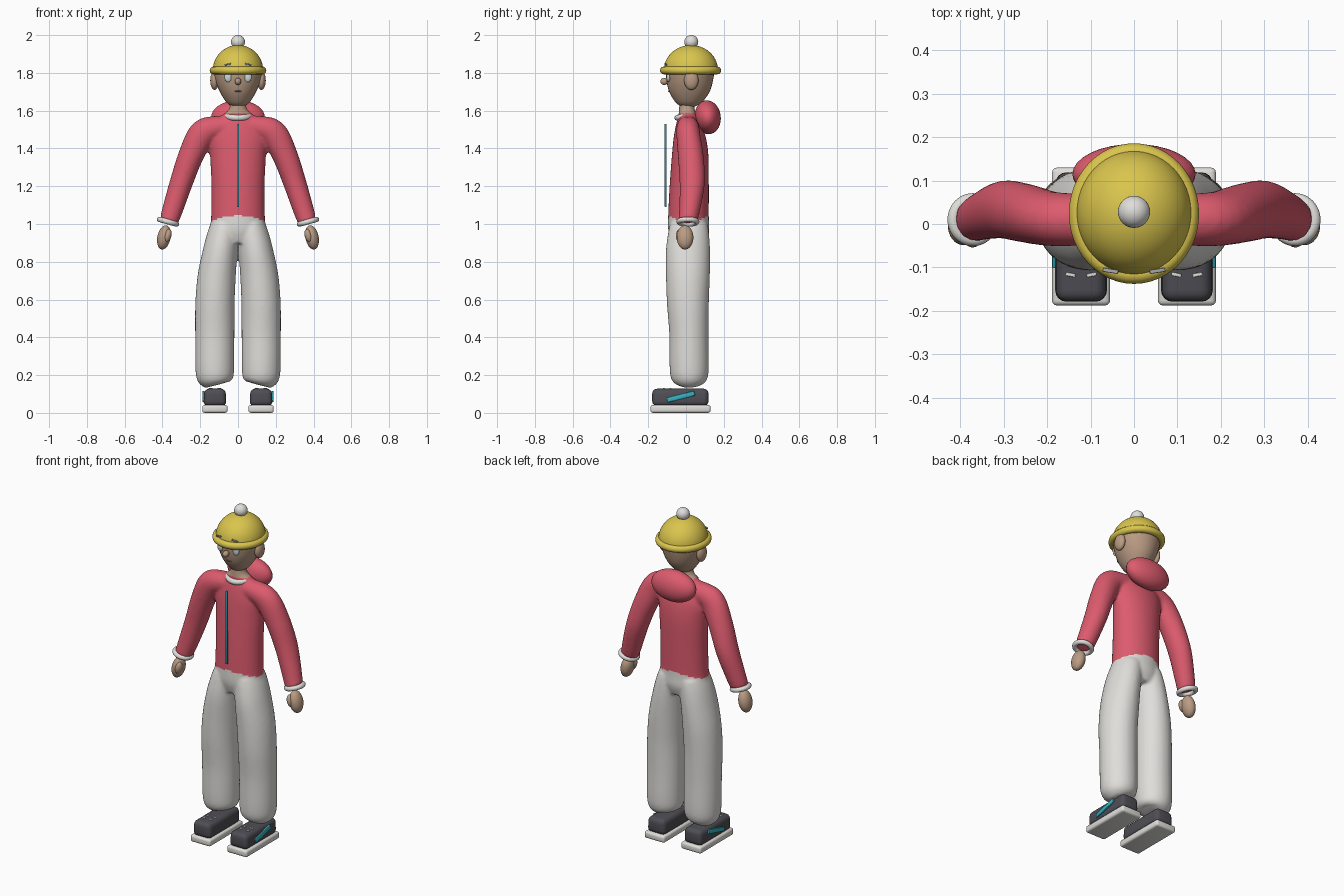
import bpy, bmesh, math
from mathutils import Vector, Matrix

if "Cube" in bpy.data.objects:
    bpy.data.objects.remove(bpy.data.objects["Cube"])


def material(name, r, g, b):
    m = bpy.data.materials.new(name)
    m.diffuse_color = (r, g, b, 1)
    m.use_nodes = True
    m.node_tree.nodes["Principled BSDF"].inputs["Base Color"].default_value = m.diffuse_color
    return m


RED = material("red knit", 0.72, 0.105, 0.155)
CREAM = material("off white", 0.74, 0.73, 0.70)
SKIN = material("skin", 0.49, 0.33, 0.23)
YELLOW = material("yellow wool", 0.70, 0.56, 0.075)
DARK = material("dark grey", 0.075, 0.075, 0.09)
TEAL = material("teal", 0.035, 0.45, 0.54)
EYE = material("pale eye", 0.60, 0.70, 0.72)
GREY = material("mid grey", 0.40, 0.40, 0.42)
LIP = material("lip brown", 0.24, 0.15, 0.12)


def finish(bm, name, *mats):
    bmesh.ops.recalc_face_normals(bm, faces=bm.faces)
    me = bpy.data.meshes.new(name)
    bm.to_mesh(me)
    bm.free()
    for m in mats:
        me.materials.append(m)
    ob = bpy.data.objects.new(name, me)
    bpy.context.collection.objects.link(ob)
    return ob


def ball(name, mat, loc, size, tilt=0.0, pitch=0.0):
    bm = bmesh.new()
    bmesh.ops.create_uvsphere(bm, u_segments=32, v_segments=18, radius=1)
    ob = finish(bm, name, mat)
    ob.location, ob.scale = loc, size
    ob.rotation_euler = (pitch, tilt, 0)
    return ob


def box(name, mat, loc, size, bevel=0.0, rot=(0, 0, 0), segs=3, top=1.0):
    bm = bmesh.new()
    bmesh.ops.create_cube(bm, size=1)
    for v in bm.verts:
        if v.co.z > 0:
            v.co.x *= top
        v.co = Vector([a * b for a, b in zip(v.co, size)])
    if bevel:
        bmesh.ops.bevel(bm, geom=bm.edges[:], offset=bevel, segments=segs,
                        profile=0.5, affect='EDGES')
    ob = finish(bm, name, mat)
    ob.location, ob.rotation_euler = loc, rot
    return ob


def ring(name, mat, loc, rx, ry, thick, tilt=0.0, high=1.0):
    bm = bmesh.new()
    n, k = 48, 12
    vs = []
    for i in range(n):
        a = 2 * math.pi * i / n
        for j in range(k):
            b = 2 * math.pi * j / k
            d = thick * math.cos(b)
            vs.append(bm.verts.new(((rx + d) * math.cos(a), (ry + d) * math.sin(a),
                                    thick * high * math.sin(b))))
    for i in range(n):
        for j in range(k):
            i2, j2 = (i + 1) % n, (j + 1) % k
            bm.faces.new([vs[i * k + j], vs[i2 * k + j], vs[i2 * k + j2], vs[i * k + j2]])
    ob = finish(bm, name, mat)
    ob.location, ob.rotation_euler = loc, (0, tilt, 0)
    return ob


def spline(rows, steps=5):
    """Smooth interpolation of (x, y, z, width, depth) rows."""
    p = [Vector(r) for r in [rows[0]] + rows + [rows[-1]]]
    out = []
    for i in range(1, len(p) - 2):
        for s in range(steps):
            t = s / steps
            out.append(0.5 * (2 * p[i] + (p[i + 1] - p[i - 1]) * t
                       + (2 * p[i - 1] - 5 * p[i] + 4 * p[i + 1] - p[i + 2]) * t * t
                       + (3 * p[i] - p[i - 1] - 3 * p[i + 1] + p[i + 2]) * t ** 3))
    return out + [p[-1]]


def tube(bm, rows, n=32, side=1):
    """Closed tube with elliptical sections along a path in the x-z plane."""
    pts = spline(rows)
    loops = []
    for i, p in enumerate(pts):
        a, b = pts[max(i - 1, 0)], pts[min(i + 1, len(pts) - 1)]
        t = Vector((b[0] - a[0], 0, b[2] - a[2])).normalized()
        u = Vector((t.z, 0, -t.x))
        loop = []
        for k in range(n):
            g = 2 * math.pi * k / n
            co = Vector(p[:3]) + u * p[3] * math.cos(g) + Vector((0, p[4] * math.sin(g), 0))
            co.x *= side
            loop.append(bm.verts.new(co))
        loops.append(loop)
    for l0, l1 in zip(loops, loops[1:]):
        for k in range(n):
            k2 = (k + 1) % n
            bm.faces.new([l0[k], l0[k2], l1[k2], l1[k]])
    bm.faces.new(loops[0])
    bm.faces.new(loops[-1])


# Body: torso, neck, arms and legs fused into one smooth skin
bm = bmesh.new()
tube(bm, [(0, .015, .90, .12, .09), (0, .015, .96, .150, .108), (0, .013, 1.03, .143, .108),
          (0, .017, 1.2, .141, .104), (0, .022, 1.36, .148, .097), (0, .02, 1.46, .155, .085),
          (0, .013, 1.53, .13, .065), (0, .01, 1.575, .085, .05), (0, .005, 1.605, .05, .042),
          (0, .005, 1.64, .042, .04), (0, .01, 1.68, .04, .04)])
for s in (1, -1):
    tube(bm, [(.02, .01, 1.522, .05, .055), (.12, .01, 1.51, .062, .06),
              (.19, .012, 1.476, .073, .063), (.25, .025, 1.36, .067, .068),
              (.30, .033, 1.22, .061, .067), (.345, .02, 1.08, .055, .056),
              (.366, .01, 1.015, .05, .05)], side=s)
    tube(bm, [(.118, .017, .146, .05, .05), (.12, .017, .156, .077, .077),
              (.122, .017, .185, .097, .097), (.123, .017, .25, .103, .104),
              (.123, .015, .42, .104, .104), (.122, .01, .58, .104, .111),
              (.113, .01, .72, .101, .116), (.095, .01, .85, .092, .117),
              (.078, .013, .94, .085, .110), (.066, .015, 1.0, .075, .10)], side=s)
body = finish(bm, "body", RED)
rm = body.modifiers.new("fuse", 'REMESH')
rm.mode, rm.voxel_size = 'VOXEL', 0.009
sm = body.modifiers.new("relax", 'SMOOTH')
sm.factor, sm.iterations = 0.5, 6
fused = bpy.data.meshes.new_from_object(
    body.evaluated_get(bpy.context.evaluated_depsgraph_get()))
body.modifiers.clear()
body.data = fused
fused.materials.clear()
for m in (RED, CREAM, SKIN):
    fused.materials.append(m)
# Sweater, trousers and neck colours split by height
for f in fused.polygons:
    c = f.center
    waist = 1.045 - 0.03 * (c.x / 0.14) ** 2
    arm = abs(c.x) > 0.22 and c.z > 0.98
    f.material_index = 1 if c.z < waist and not arm else 2 if c.z > 1.587 else 0

# Head, narrowing to the chin
bm = bmesh.new()
tube(bm, [(0, .01, 1.615, .02, .02), (0, .012, 1.628, .043, .048), (0, .015, 1.65, .066, .075),
          (0, .018, 1.70, .096, .107), (0, .02, 1.76, .120, .123), (0, .022, 1.82, .128, .126),
          (0, .024, 1.88, .10, .10), (0, .025, 1.91, .05, .05)])
finish(bm, "head", SKIN)
ball("nose", SKIN, (0, -.115, 1.755), (.017, .021, .019))
ball("mouth", LIP, (0, -.088, 1.703), (.018, .006, .004))
for s, n in ((1, "left"), (-1, "right")):
    ball(n + "_ear", SKIN, (s * .124, .028, 1.76), (.023, .038, .050))
    ball(n + "_eye", EYE, (s * .052, -.093, 1.778), (.020, .010, .027))
    box(n + "_brow", GREY, (s * .054, -.108, 1.845), (.036, .009, .008), .002,
        (0, s * .15, s * .15))

# Hat
bm = bmesh.new()
bmesh.ops.create_uvsphere(bm, u_segments=48, v_segments=28, radius=1)
bmesh.ops.bisect_plane(bm, geom=bm.verts[:] + bm.edges[:] + bm.faces[:], plane_co=(0, 0, -.02),
                       plane_no=(0, 0, -1), clear_outer=True)
hat = finish(bm, "hat_dome", YELLOW)
hat.location, hat.scale = (0, .026, 1.815), (.133, .143, .132)
ring("hat_brim", YELLOW, (0, .024, 1.813), .129, .141, .021)
ball("hat_pompom", CREAM, (0, .028, 1.964), (.037, .037, .036))

# Hood, collar and zip
ball("hood", RED, (0, .115, 1.565), (.142, .069, .090), pitch=.12)
cu = bpy.data.curves.new("collar", 'CURVE')
cu.dimensions, cu.bevel_depth, cu.bevel_resolution = '3D', .016, 4
cu.use_fill_caps = True
sp = cu.splines.new('POLY')
sp.points.add(12)
for i, p in enumerate(sp.points):
    a = (i / 12 - .5) * 2.2
    p.co = (.064 * math.sin(a), .018 - .063 * math.cos(a), 1.573 - .011 * math.cos(a), 1)
cu.materials.append(CREAM)
bpy.context.collection.objects.link(bpy.data.objects.new("collar", cu))
box("zip", TEAL, (0, -.108, 1.31), (.013, .010, .44), .003, segs=2)

# Hands, cuffs and shoes on both sides
for s, n in ((1, "left"), (-1, "right")):
    ring(n + "_cuff", CREAM, (s * .371, .010, 1.012), .047, .047, .014, tilt=-s * .27)
    ball(n + "_hand", SKIN, (s * .392, -.005, .929), (.035, .044, .065), tilt=-s * .2)
    ball(n + "_thumb", SKIN, (s * .372, -.032, .938), (.019, .022, .036), tilt=-s * .25)
    x = s * .122
    box(n + "_sole", CREAM, (x, -.029, .021), (.134, .318, .041), .012)
    box(n + "_shoe", DARK, (x, -.03, .082), (.122, .298, .092), .026, segs=4, top=.92)
    for d in (-.024, .024):
        for y in (-.117, -.082):
            box(n + "_lace", CREAM, (x + d, y, .128), (.022, .008, .006), .002,
                (0, 0, d * 8))
    box(n + "_shoe_stripe", TEAL, (s * .183, -.027, .086), (.012, .15, .026), .005,
        (.25, 0, 0), segs=2)

# Smooth shading with sharp edges kept
bpy.ops.object.select_all(action='DESELECT')
for ob in bpy.context.scene.objects:
    if ob.type == 'MESH':
        ob.select_set(True)
        bpy.context.view_layer.objects.active = ob
bpy.ops.object.shade_smooth_by_angle(angle=math.radians(40))
